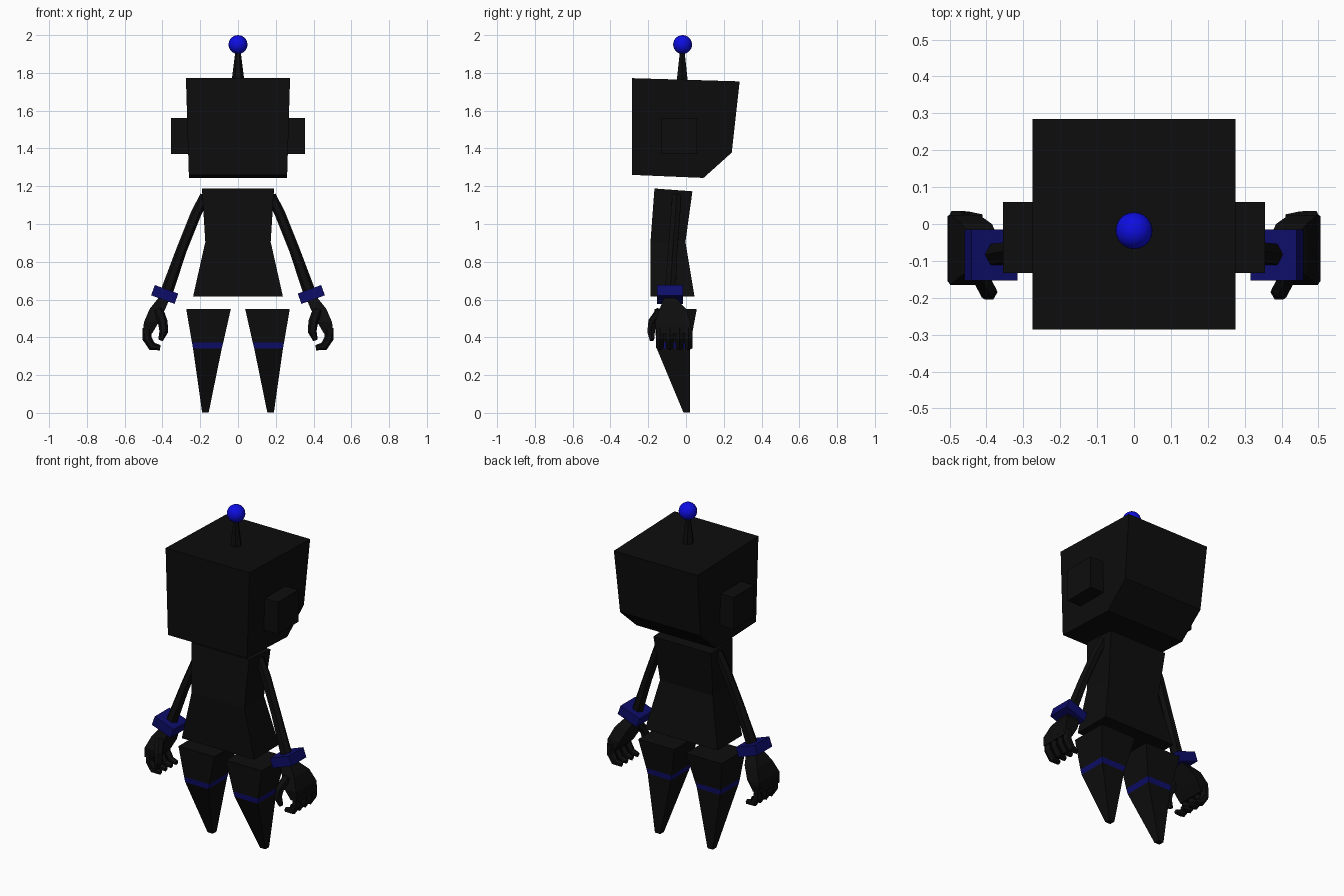
import bpy, bmesh
from math import cos, sin, pi, radians
from mathutils import Vector, Matrix

if "Cube" in bpy.data.objects:
    bpy.data.objects.remove(bpy.data.objects["Cube"])


def material(name, colour):
    m = bpy.data.materials.new(name)
    m.use_nodes = True
    m.diffuse_color = (*colour, 1)
    m.node_tree.nodes["Principled BSDF"].inputs["Base Color"].default_value = (*colour, 1)
    return m


BLACK = material("black", (0.004, 0.004, 0.004))
NAVY = material("dark blue", (0.004, 0.004, 0.14))
BLUE = material("bright blue", (0.004, 0.004, 0.75))


def finish(name, bm, *mats):
    bmesh.ops.recalc_face_normals(bm, faces=bm.faces[:])
    mesh = bpy.data.meshes.new(name)
    bm.to_mesh(mesh)
    bm.free()
    for m in mats:
        mesh.materials.append(m)
    ob = bpy.data.objects.new(name, mesh)
    bpy.context.collection.objects.link(ob)
    return ob


def loft(name, rings, *mats, band=None):
    """Skin matching rings of points; the band segment takes the second material."""
    bm = bmesh.new()
    loops = [[bm.verts.new(p) for p in ring] for ring in rings]
    n = len(loops[0])
    for k, (a, b) in enumerate(zip(loops, loops[1:])):
        for i in range(n):
            j = (i + 1) % n
            f = bm.faces.new((a[i], a[j], b[j], b[i]))
            f.material_index = int(k == band)
    bm.faces.new(loops[0])
    bm.faces.new(loops[-1])
    return finish(name, bm, *mats)


def rect(z, x0, x1, y0, y1, side=1):
    return [(side * x, y, z) for x, y in ((x0, y0), (x1, y0), (x1, y1), (x0, y1))]


def tube(name, path, radii, sides=6, side=1, mat=BLACK):
    pts = [Vector(p) for p in path]
    rings = []
    for i, (p, r) in enumerate(zip(pts, radii)):
        t = (pts[min(i + 1, len(pts) - 1)] - pts[max(i - 1, 0)]).normalized()
        v = t.cross(Vector((0, 1, 0))).normalized()
        u = v.cross(t)
        ring = []
        for k in range(sides):
            a = 2 * pi * (k + 0.5) / sides
            q = p + r * (cos(a) * u + sin(a) * v)
            ring.append((side * q.x, q.y, q.z))
        rings.append(ring)
    return loft(name, rings, mat)


def box(name, centre, size, tilt=0, mat=BLACK):
    bm = bmesh.new()
    bmesh.ops.create_cube(bm, size=1)
    bm.transform(Matrix.Translation(centre) @ Matrix.Rotation(tilt, 4, 'Y')
                 @ Matrix.Diagonal((*size, 1)))
    return finish(name, bm, mat)


# Head: side profile stretched across, narrowing towards the bottom
profile = [(-0.286, 1.26), (-0.286, 1.772), (0.284, 1.755), (0.242, 1.378), (0.093, 1.244)]
loft("head", [[(s * (0.26 + 0.03 * (z - 1.25)), y, z) for y, z in profile] for s in (-1, 1)], BLACK)

# Antenna
tube("antenna_stem", [(0, -0.02, 1.74), (0, -0.02, 1.93)], [0.036, 0.012])
bm = bmesh.new()
bmesh.ops.create_uvsphere(bm, u_segments=24, v_segments=14, radius=0.05)
bm.transform(Matrix.Translation((0, -0.018, 1.95)))
for f in bm.faces:
    f.smooth = True
finish("antenna_ball", bm, BLUE)

# Torso
loft("torso", [rect(0.615, -0.238, 0.238, -0.188, 0.045),
               rect(0.905, -0.173, 0.173, -0.188, -0.003),
               [(-0.19, -0.167, 1.188), (0.19, -0.167, 1.188),
                (0.19, 0.034, 1.173), (-0.19, 0.034, 1.173)]], BLACK)

for side, label in ((1, "left"), (-1, "right")):
    box(label + "_ear", (side * 0.3, -0.037, 1.465), (0.11, 0.193, 0.19))

    # Leg with a stripe around the knee
    loft(label + "_leg", [rect(0.003, 0.155, 0.19, -0.014, 0.02, side),
                          rect(0.341, 0.086, 0.238, -0.155, 0.02, side),
                          rect(0.373, 0.078, 0.244, -0.158, 0.024, side),
                          rect(0.55, 0.038, 0.274, -0.168, 0.057, side)],
         BLACK, NAVY, band=1)

    # Arm and bracelet
    tube(label + "_arm", [(0.175, -0.05, 1.15), (0.222, -0.055, 1.055),
                          (0.3, -0.07, 0.86), (0.388, -0.085, 0.61)],
         [0.026, 0.028, 0.028, 0.034], side=side)
    box(label + "_bracelet", (side * 0.388, -0.084, 0.627), (0.132, 0.138, 0.058),
        -side * radians(20), NAVY)

    # Hand: palm, curled fingers and thumb
    loft(label + "_palm", [rect(0.42, 0.455, 0.505, -0.155, 0.022, side),
                           rect(0.48, 0.42, 0.498, -0.165, 0.025, side),
                           rect(0.55, 0.385, 0.468, -0.14, 0.0, side),
                           rect(0.61, 0.36, 0.42, -0.115, -0.055, side)], BLACK)
    for n, y in enumerate((-0.138, -0.086, -0.034, 0.014)):
        tube(f"{label}_finger_{n + 1}", [(0.482, y, 0.45), (0.482, y, 0.395),
                                         (0.455, y, 0.352), (0.412, y, 0.345)],
             [0.024, 0.025, 0.023, 0.014], side=side)
    tube(label + "_thumb", [(0.42, -0.135, 0.54), (0.398, -0.178, 0.48),
                            (0.393, -0.185, 0.43), (0.41, -0.18, 0.385)],
         [0.026, 0.026, 0.023, 0.013], side=side)
